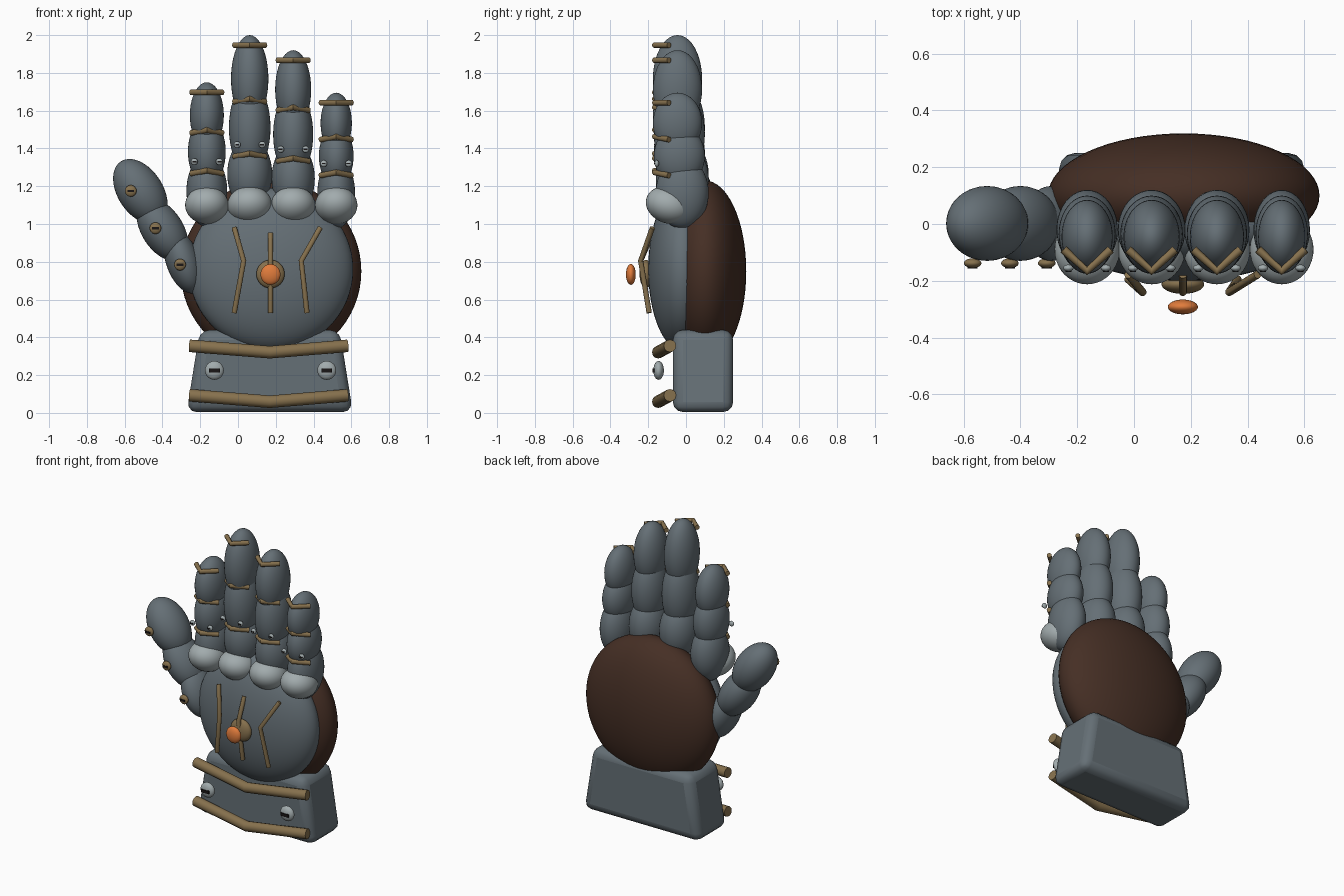
import bpy, math
from mathutils import Vector

cube = bpy.data.objects.get("Cube")
if cube:
    bpy.data.objects.remove(cube, do_unlink=True)


def material(name, rgb):
    m = bpy.data.materials.new(name)
    m.use_nodes = True
    m.diffuse_color = (*rgb, 1)
    m.node_tree.nodes["Principled BSDF"].inputs["Base Color"].default_value = (*rgb, 1)
    return m


STEEL = material("steel grey", (0.13, 0.16, 0.18))
LIGHT = material("pale steel", (0.36, 0.41, 0.42))
LEATHER = material("brown leather", (0.06, 0.028, 0.018))
BRASS = material("old brass", (0.24, 0.165, 0.075))
GLOW = material("orange gem", (0.75, 0.2, 0.045))
DARK = material("slot black", (0.01, 0.008, 0.008))


def finish(name, mat):
    ob = bpy.context.object
    ob.name = name
    ob.data.materials.append(mat)
    bpy.ops.object.shade_smooth_by_angle(angle=math.radians(40))
    return ob


def ellipsoid(name, loc, radii, mat, rot=(0, 0, 0), seg=40):
    bpy.ops.mesh.primitive_uv_sphere_add(segments=seg, ring_count=seg // 2,
                                         location=loc, rotation=rot)
    bpy.context.object.scale = radii
    return finish(name, mat)


def slot(name, loc, width, height, depth):
    bpy.ops.mesh.primitive_cube_add(size=1, location=loc)
    bpy.context.object.scale = (width, depth, height)
    return finish(name, DARK)


def rod(name, points, radius, mat=BRASS):
    # Bent round rod through the points, turned into a mesh
    cu = bpy.data.curves.new(name, "CURVE")
    cu.dimensions = "3D"
    cu.bevel_depth = radius
    cu.bevel_resolution = 4
    cu.use_fill_caps = True
    sp = cu.splines.new("POLY")
    sp.points.add(len(points) - 1)
    for p, co in zip(sp.points, points):
        p.co = (*co, 1)
    ob = bpy.data.objects.new(name, cu)
    bpy.context.collection.objects.link(ob)
    bpy.ops.object.select_all(action="DESELECT")
    ob.select_set(True)
    bpy.context.view_layer.objects.active = ob
    bpy.ops.object.convert(target="MESH")
    return finish(name, mat)


def screw(name, loc, r, depth, mat):
    # Domed head with a dark slot across its front
    x, y, z = loc
    ellipsoid(name, loc, (r, depth, r), mat, seg=24)
    slot(name + "_slot", (x, y - depth * 0.9, z), r * 1.15, r * 0.4, depth * 0.5)


CX = 0.175

# Palm plate and leather back
ellipsoid("palm_plate", (CX, -0.02, 0.76), (0.435, 0.18, 0.43), STEEL, seg=64)
ellipsoid("leather_back", (CX, 0.1, 0.75), (0.478, 0.219, 0.48), LEATHER, seg=64)

# Tapered wrist cuff
bpy.ops.mesh.primitive_cube_add(size=1, location=(0.168, 0.09, 0.222))
cuff = bpy.context.object
for v in cuff.data.vertices:
    v.co.x *= 0.88 if v.co.z < 0 else 0.74
    v.co.y *= 0.32
    v.co.z *= 0.436
bevel = cuff.modifiers.new("rounded_edges", "BEVEL")
bevel.width = 0.055
bevel.segments = 3
finish("wrist_cuff", STEEL)

# Cuff bars and screws
for name, z in (("upper_cuff_bar", 0.355), ("lower_cuff_bar", 0.093)):
    rod(name, [(-0.255, -0.085, z), (0.168, -0.147, z - 0.034), (0.58, -0.085, z)], 0.033)
for side, x in (("right", -0.125), ("left", 0.47)):
    screw(side + "_cuff_screw", (x, -0.145, 0.225), 0.05, 0.028, LIGHT)

# Palm strips: top, middle and bottom x
for name, xs in (("right_palm_strip", (-0.02, 0.03, -0.02)),
                 ("middle_palm_strip", (0.172, 0.172, 0.172)),
                 ("left_palm_strip", (0.435, 0.335, 0.365))):
    drop = 0.03 if name.startswith("middle") else 0
    rod(name, [(xs[0], -0.178, 0.98 - drop), (xs[1], -0.24, 0.805),
               (xs[2], -0.195, 0.53)], 0.014)

# Central gem on its brass seat
ellipsoid("gem_seat", (0.172, -0.212, 0.735), (0.075, 0.034, 0.075), BRASS)
ellipsoid("gem", (0.172, -0.292, 0.733), (0.053, 0.026, 0.055), GLOW)


def finger(name, x, top, neck1, neck2, w):
    # Three overlapping segments from tip to base
    tip = 0.67 * (top - neck1)
    mid = 0.84 * (neck1 - neck2)
    ellipsoid(name + "_tip", (x, -0.045, top - tip), (w * 0.9, 0.13, tip), STEEL)
    ellipsoid(name + "_middle", (x, -0.035, (neck1 + neck2) / 2), (w, 0.135, mid), STEEL)
    ellipsoid(name + "_base", (x, -0.02, neck2 - 0.1), (w * 1.08, 0.14, 0.19), STEEL)
    # Knuckle cap leaning down toward the back
    ellipsoid(name + "_knuckle", (x, -0.09, 1.1), (w * 0.35 + 0.08, 0.125, 0.097),
              LIGHT, (math.radians(-18), 0, 0))
    # V-shaped brass bands
    for i, z in enumerate((top - 0.053, neck1, neck2)):
        lift = 0.0 if i == 0 else 0.008
        rod(f"{name}_band_{i + 1}", [(x - 0.083, -0.09, z - lift), (x, -0.165, z + lift),
                                     (x + 0.083, -0.09, z - lift)], 0.015)
    # Paired rivets
    for s, side in ((-1, "right"), (1, "left")):
        screw(f"{name}_{side}_rivet", (x + s * 0.066, -0.155, neck2 + 0.055),
              0.018, 0.012, LIGHT)


finger("index", -0.165, 1.75, 1.49, 1.275, 0.1)
finger("middle", 0.062, 2.0, 1.655, 1.365, 0.11)
finger("ring", 0.292, 1.92, 1.61, 1.34, 0.106)
finger("little", 0.52, 1.695, 1.455, 1.265, 0.092)

# Thumb segments with one brass screw each
for name, x, z, wide, long, tilt, sx, sz in (
        ("thumb_tip", -0.517, 1.172, 0.12, 0.19, -33, -0.568, 1.175),
        ("thumb_middle", -0.4, 0.97, 0.11, 0.185, -33, -0.437, 0.978),
        ("thumb_base", -0.29, 0.8, 0.09, 0.175, -20, -0.307, 0.785)):
    ellipsoid(name, (x, 0.002, z), (wide, 0.132, long), STEEL, (0, math.radians(tilt), 0))
    screw(name + "_screw", (sx, -0.138, sz), 0.031, 0.017, BRASS)
